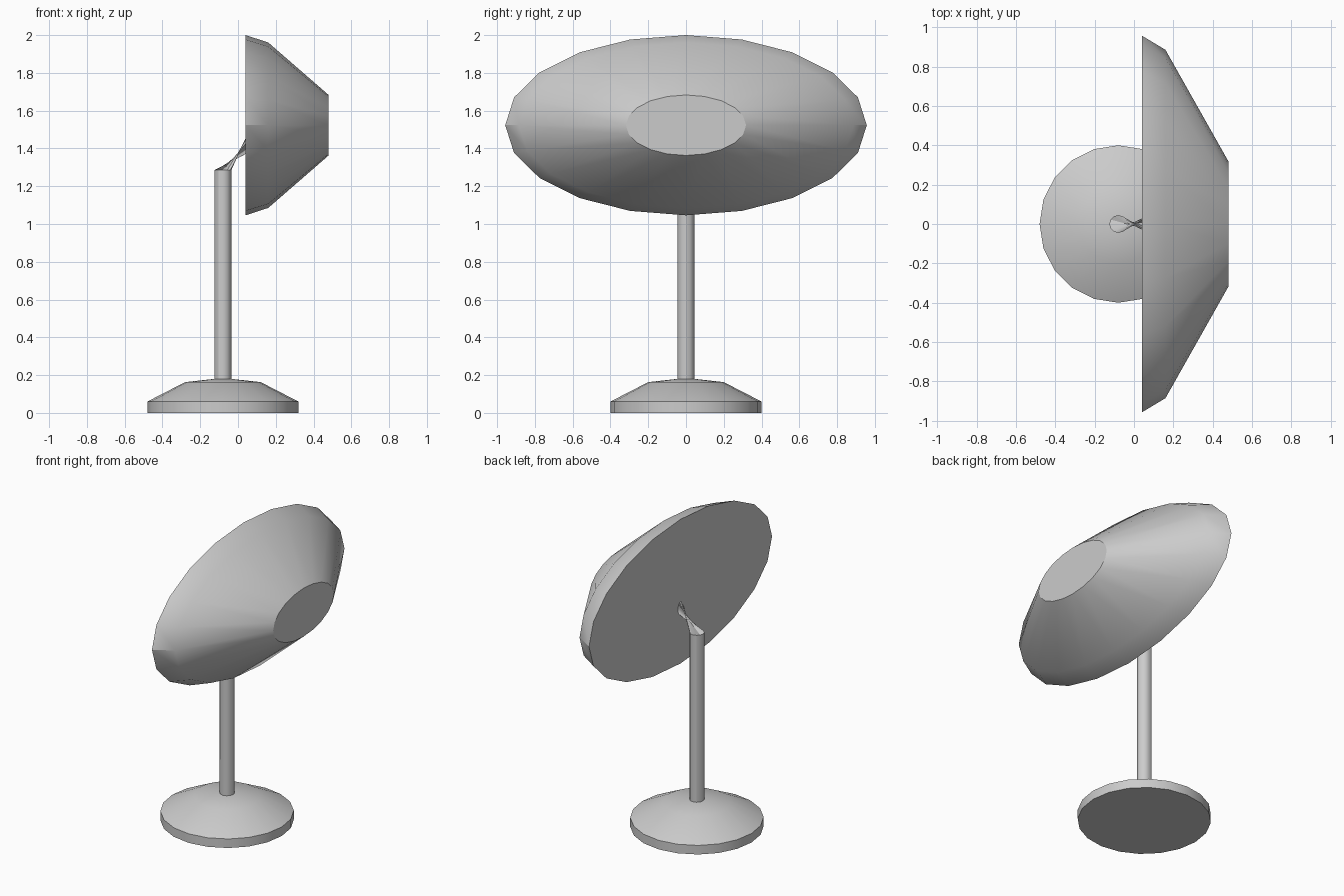
import bpy, bmesh
from math import sin, cos, pi, radians
from mathutils import Vector

cube = bpy.data.objects.get("Cube")
if cube:
    bpy.data.objects.remove(cube, do_unlink=True)

grey = bpy.data.materials.new("light_grey")
grey.use_nodes = True
grey.diffuse_color = (0.6, 0.6, 0.6, 1)
grey.node_tree.nodes["Principled BSDF"].inputs["Base Color"].default_value = (0.6, 0.6, 0.6, 1)

POLE_X, POLE_R, POLE_TOP = -0.08, 0.045, 1.285
X, Y, Z = Vector((1, 0, 0)), Vector((0, 1, 0)), Vector((0, 0, 1))


def ring(center, u, v, sides, turn=0.0):
    """Ellipse of points spanned by the half-axes u and v."""
    angles = [2 * pi * i / sides + turn for i in range(sides)]
    return [Vector(center) + u * cos(a) + v * sin(a) for a in angles]


def loft(name, rings, caps=True):
    """Skin a list of equal rings and close the ends."""
    bm = bmesh.new()
    loops = [[bm.verts.new(p) for p in r] for r in rings]
    n = len(loops[0])
    for a, b in zip(loops, loops[1:]):
        for i in range(n):
            j = (i + 1) % n
            bm.faces.new((a[i], a[j], b[j], b[i]))
    if caps:
        bm.faces.new(loops[0][::-1])
        bm.faces.new(loops[-1])
    bmesh.ops.recalc_face_normals(bm, faces=bm.faces)
    mesh = bpy.data.meshes.new(name)
    bm.to_mesh(mesh)
    bm.free()
    obj = bpy.data.objects.new(name, mesh)
    bpy.context.collection.objects.link(obj)
    mesh.materials.append(grey)
    bpy.ops.object.select_all(action='DESELECT')
    obj.select_set(True)
    bpy.context.view_layer.objects.active = obj
    bpy.ops.object.shade_smooth_by_angle(angle=radians(30))
    return obj


# Round foot with a shallow domed top
foot = [(0.4, 0), (0.4, 0.06), (0.2, 0.163), (POLE_R, 0.18)]
loft("base", [ring((POLE_X, 0, z), X * r, Y * r, 20) for r, z in foot])

# Upright pole
loft("pole", [ring((POLE_X, 0, z), X * POLE_R, Y * POLE_R, 12) for z in (0.15, POLE_TOP)])

# Twisted neck, pinched between the pole and the dish
loft("neck", [
    ring((POLE_X, 0, POLE_TOP), X * POLE_R, Y * POLE_R, 12),
    ring((0.042, 0, 1.415), Z * 0.045, Y * -0.03, 12, radians(15)),
])

# Oval dish: wide flat back, tapering to a small flat end
dish = [(0.04, 0.957, 0.477), (0.16, 0.885, 0.438), (0.48, 0.318, 0.16)]
loft("dish", [ring((x, 0, 1.523), Y * w, Z * h, 20) for x, w, h in dish])
